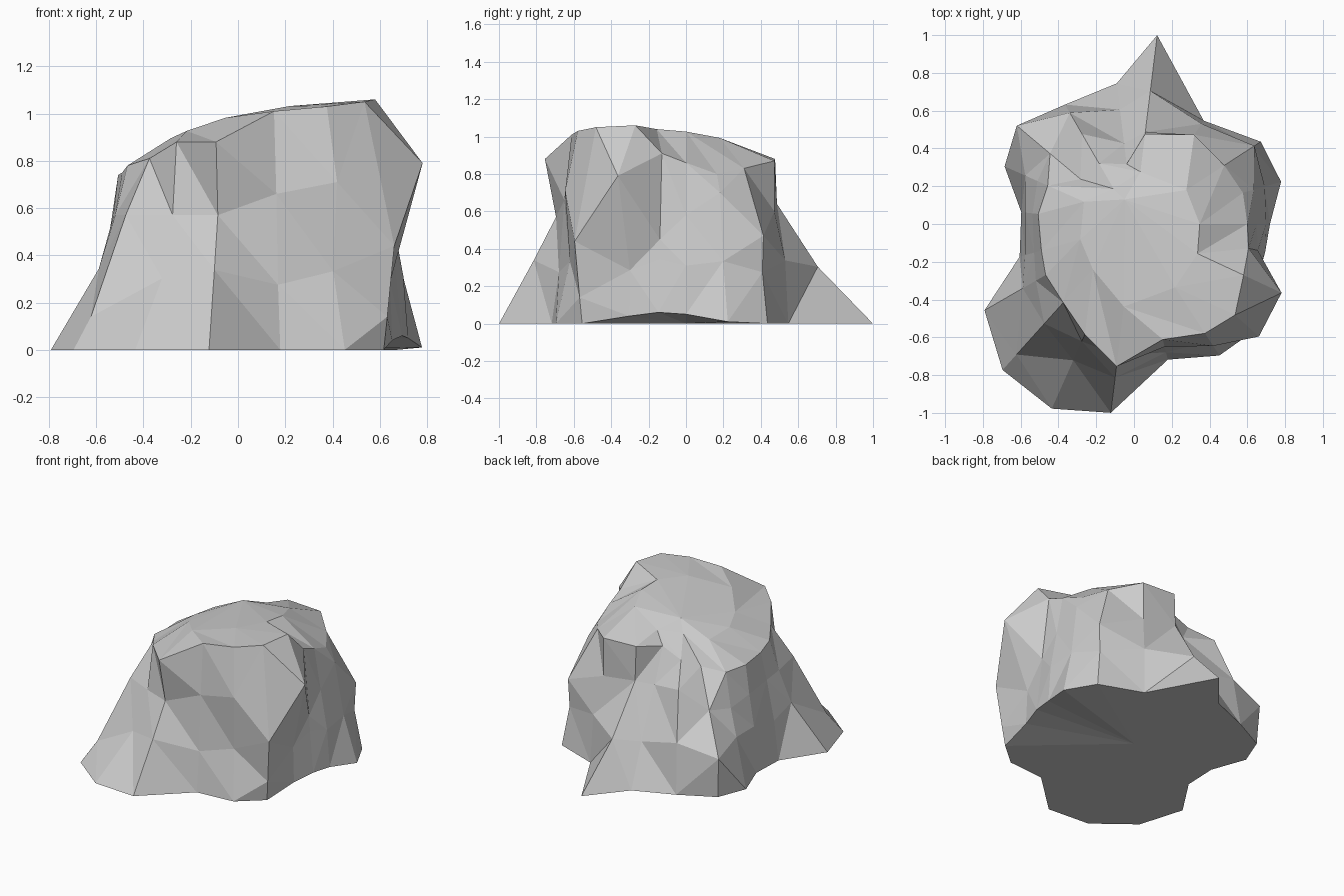
import bpy, bmesh
from math import sin, cos, radians

if "Cube" in bpy.data.objects:
    bpy.data.objects.remove(bpy.data.objects["Cube"])

# Directions (degrees) of the rock's ribs and hollows, anticlockwise from +x
ANGLES = [0, 16, 33, 56, 83, 97, 120, 140, 156, 174,
          196, 210, 228, 246, 263, 284, 303, 318, 335, 348]

# Radius profile of each level along those directions
FOOT = [.72, .81, .80, .66, 1.007, .75, .73, .79, .75, .60,
        .63, .914, 1.04, 1.07, 1.007, .74, .83, .83, .72, .71]
LOWER = [.70, .72, .75, .64, .71, .61, .68, .81, .63, .58,
         .60, .68, .93, .79, .82, .70, .74, .85, .71, .68]
UPPER = [.65, .66, .76, .57, .49, .43, .55, .58, .56, .54,
         .55, .60, .71, .68, .70, .67, .77, .89, .862, .67]
RIM = [.60, .60, .57, .57, .48, .32, .37, .37, .50, .51,
       .51, .54, .56, .64, .76, .63, .69, .72, .64, .62]

# Heights where a level is not flat
UPPER_Z = [.58, .70, .47, .60, .64, .62, .66, .52, .50, .54,
           .56, .57, .57, .57, .57, .66, .71, .44, .79, .45]
RIM_Z = [.86, .80, .83, .87, .88, .85, .79, .74, .73, .74,
         .75, .78, .81, .88, .88, 1.01, 1.03, 1.05, 1.06, .91]
N = len(ANGLES)
FOOT_Z = [.05, .01] + [0] * (N - 4) + [.04, .06]
LOWER_Z = [.31 + .035 * sin(2.4 * i) for i in range(N)]
LOWER_Z[12] = LOWER_Z[17] = .14   # low knuckles on the front corners


def ring(bm, radii, heights):
    return [bm.verts.new((r * cos(radians(a)), r * sin(radians(a)), z))
            for a, r, z in zip(ANGLES, radii, heights)]


def cap_height(x, y):
    return min(1.06, .95 + .22 * x - .10 * y)


bm = bmesh.new()
levels = [ring(bm, FOOT, FOOT_Z), ring(bm, LOWER, LOWER_Z),
          ring(bm, UPPER, UPPER_Z), ring(bm, RIM, RIM_Z)]

# Rocky side walls
for low, high in zip(levels, levels[1:]):
    for i in range(N):
        j = (i + 1) % N
        bm.faces.new((low[i], low[j], high[j], high[i]))

# Sloping crown: a coarser inner ring and a small raised knob
rim = levels[-1]
inner = []
for i in range(0, N, 2):
    x, y = rim[i].co.x * .58, rim[i].co.y * .58
    inner.append(bm.verts.new((x, y, cap_height(x, y))))
knob = bm.verts.new((-.05, .13, .98))
for i in range(N):
    j, k, m = (i + 1) % N, i // 2, (i // 2 + 1) % len(inner)
    bm.faces.new((rim[i], rim[j], inner[k]))
    if i % 2:
        bm.faces.new((rim[j], inner[m], inner[k]))
        bm.faces.new((inner[k], inner[m], knob))

# Underside
below = bm.verts.new((0, 0, 0))
for i in range(N):
    bm.faces.new((levels[0][(i + 1) % N], levels[0][i], below))

# Break the walls into flat triangular facets
bmesh.ops.triangulate(bm, faces=bm.faces[:], quad_method='SHORT_EDGE')
bmesh.ops.recalc_face_normals(bm, faces=bm.faces[:])
mesh = bpy.data.meshes.new("rock")
bm.to_mesh(mesh)
bm.free()
bpy.context.collection.objects.link(bpy.data.objects.new("rock", mesh))
